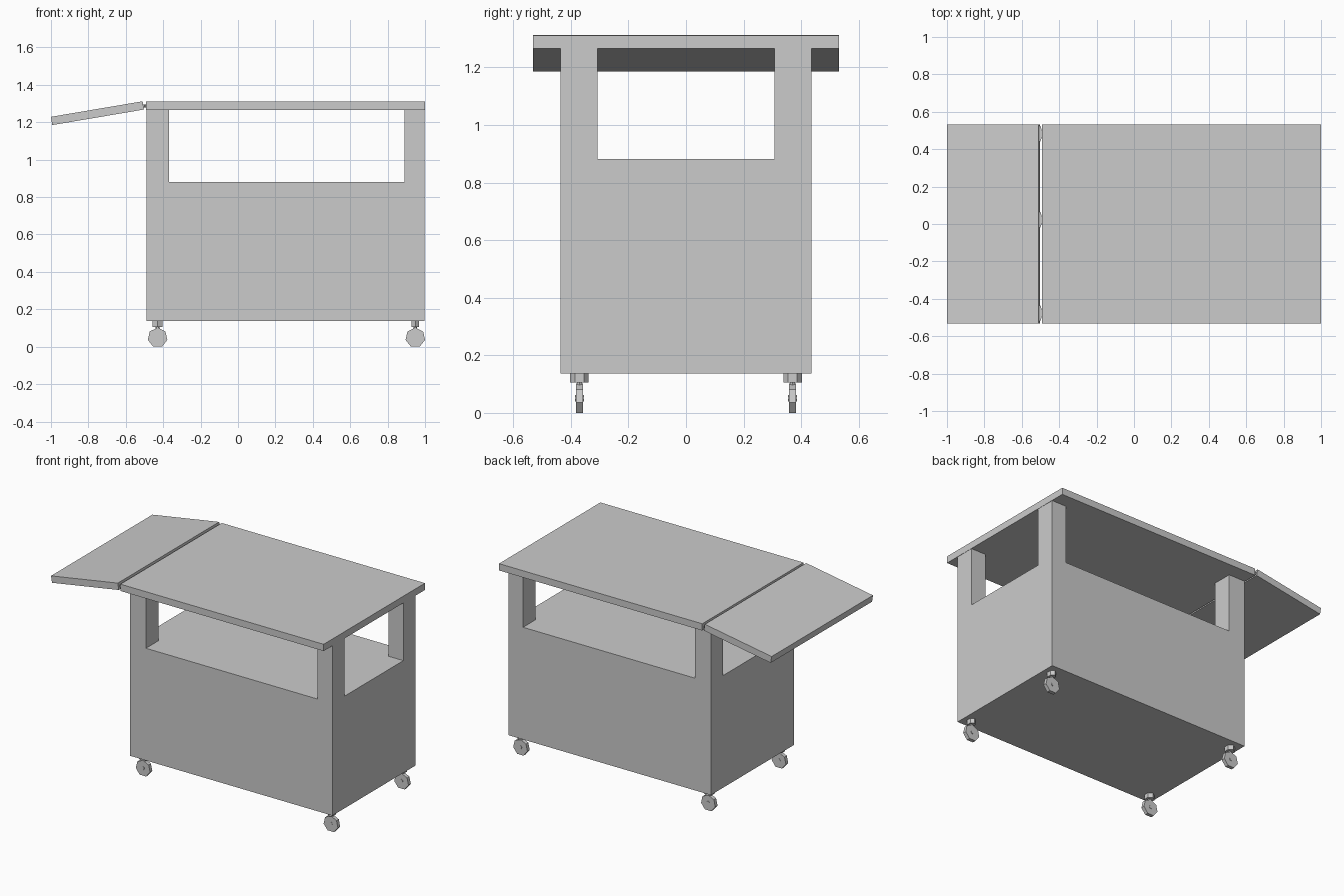
import bpy, bmesh
from math import pi, cos, sin

if "Cube" in bpy.data.objects:
    bpy.data.objects.remove(bpy.data.objects["Cube"])


def mesh_object(name, bm):
    bmesh.ops.recalc_face_normals(bm, faces=bm.faces)
    me = bpy.data.meshes.new(name)
    bm.to_mesh(me)
    bm.free()
    ob = bpy.data.objects.new(name, me)
    bpy.context.collection.objects.link(ob)
    return ob


def prism(name, points, axis, lo, hi):
    """Extrude a 2D outline along y (outline in xz) or z (outline in xy)."""
    bm = bmesh.new()
    place = (lambda a, b, c: (a, c, b)) if axis == 'y' else (lambda a, b, c: (a, b, c))
    face = bm.faces.new([bm.verts.new(place(a, b, lo)) for a, b in points])
    ext = bmesh.ops.extrude_face_region(bm, geom=[face])
    verts = [v for v in ext['geom'] if isinstance(v, bmesh.types.BMVert)]
    move = (0, hi - lo, 0) if axis == 'y' else (0, 0, hi - lo)
    bmesh.ops.translate(bm, verts=verts, vec=move)
    return mesh_object(name, bm)


def box(name, x0, x1, y0, y1, z0, z1):
    return prism(name, [(x0, y0), (x1, y0), (x1, y1), (x0, y1)], 'z', z0, z1)


def polygon(cx, cy, rx, ry, sides, start):
    return [(cx + rx * cos(start + 2 * pi * i / sides),
             cy + ry * sin(start + 2 * pi * i / sides)) for i in range(sides)]


# Cabinet body with corner posts, opened both ways under the top
cabinet = box("cabinet", -0.488, 0.998, -0.436, 0.436, 0.137, 1.265)
cutters = [box("long_opening", -0.37, 0.89, -1, 1, 0.881, 1.5),
           box("end_opening", -1.5, 1.5, -0.307, 0.307, 0.881, 1.5)]
bpy.context.view_layer.objects.active = cabinet
for c in cutters:
    mod = cabinet.modifiers.new(c.name, 'BOOLEAN')
    mod.operation = 'DIFFERENCE'
    mod.solver = 'EXACT'
    mod.object = c
    bpy.ops.object.modifier_apply(modifier=mod.name)
for c in cutters:
    bpy.data.objects.remove(c)

# Table top and tilted drop leaf
box("table_top", -0.491, 1.0, -0.531, 0.531, 1.265, 1.31)
prism("drop_leaf", [(-1.0, 1.229), (-0.993, 1.185), (-0.503, 1.268), (-0.51, 1.312)],
      'y', -0.531, 0.531)

# Three small hinges in the gap
for i, y in enumerate((-0.477, 0.023, 0.483)):
    prism(f"hinge_{i + 1}", polygon(-0.505, y, 0.014, 0.044, 8, pi / 8), 'z', 1.28, 1.295)

# Casters: hexagonal mount, short stem, seven-sided wheel and hub
for side, x, mount_rx in (("left", -0.43, 0.03), ("right", 0.948, 0.023)):
    for end, y in (("front", -0.37), ("back", 0.37)):
        tag = f"{end}_{side}"
        prism(f"caster_mount_{tag}", polygon(x, y, mount_rx, 0.032, 6, pi / 2), 'z', 0.106, 0.138)
        prism(f"caster_stem_{tag}", polygon(x, y, 0.01, 0.01, 6, 0), 'z', 0.08, 0.108)
        r = 0.0535
        prism(f"wheel_{tag}", polygon(x, r * cos(pi / 7), r, r, 7, pi / 2), 'y', y - 0.012, y + 0.012)
        prism(f"wheel_hub_{tag}", polygon(x, 0.05, 0.012, 0.012, 7, pi / 2), 'y', y - 0.015, y + 0.015)
